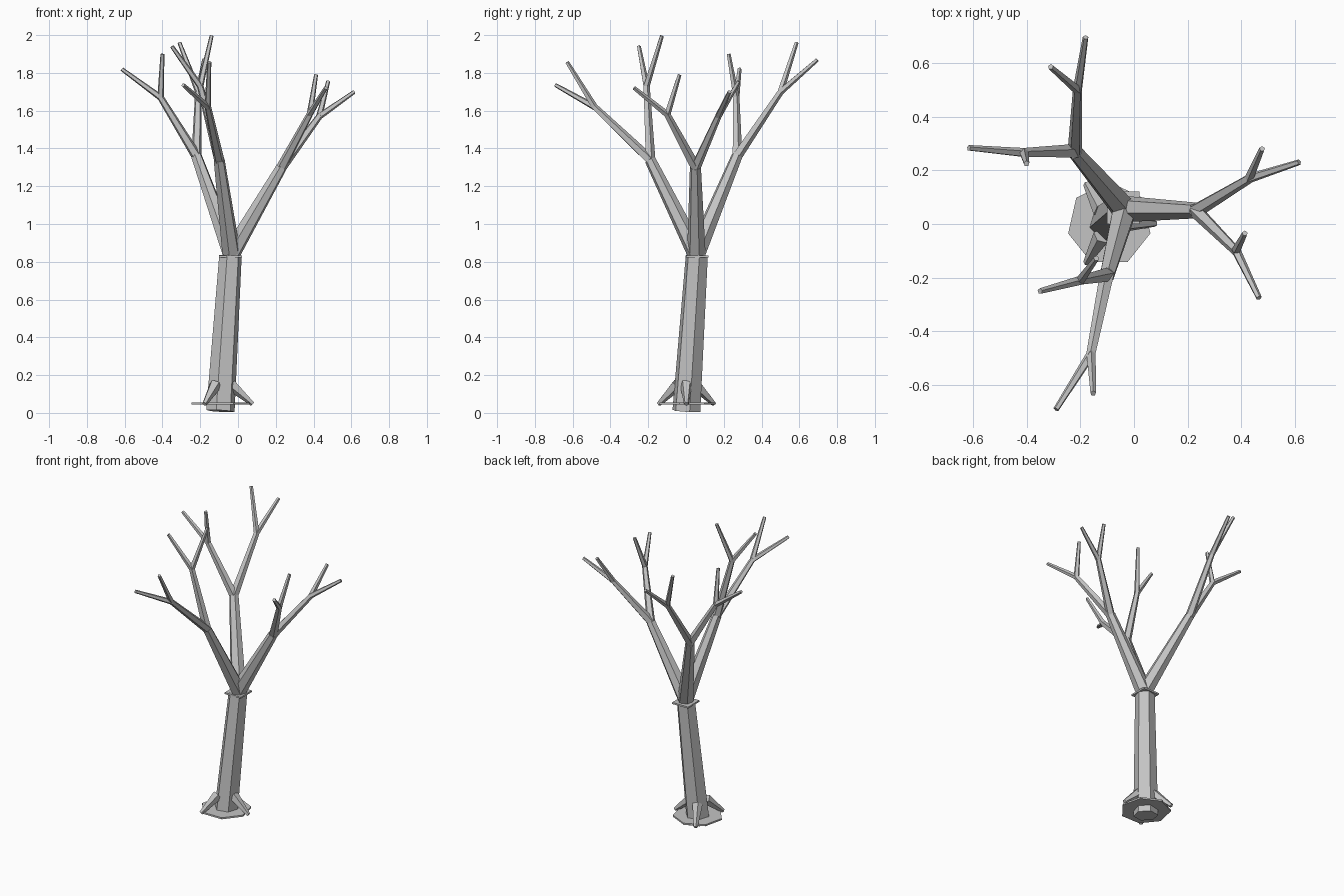
import bpy, bmesh, math
from mathutils import Vector

if "Cube" in bpy.data.objects:
    bpy.data.objects.remove(bpy.data.objects["Cube"])

bark = bpy.data.materials.new("grey_bark")
bark.diffuse_color = (0.55, 0.55, 0.55, 1)
bark.use_nodes = True
bark.node_tree.nodes["Principled BSDF"].inputs["Base Color"].default_value = bark.diffuse_color


def taper(bm, a, b, ra, rb, sides, turn=0.0):
    """Add a capped, tapered flat-sided limb from a to b."""
    a, b = Vector(a), Vector(b)
    q = Vector((0, 0, 1)).rotation_difference(b - a)
    rings = []
    for p, r in ((a, ra), (b, rb)):
        ring = []
        for i in range(sides):
            t = turn + math.tau * i / sides
            ring.append(bm.verts.new(p + q @ Vector((r * math.cos(t), r * math.sin(t), 0))))
        rings.append(ring)
    lo, hi = rings
    for i in range(sides):
        j = (i + 1) % sides
        bm.faces.new((lo[i], lo[j], hi[j], hi[i]))
    bm.faces.new(lo[::-1])
    bm.faces.new(hi)


def part(name, limbs):
    """Make one object from a list of limbs."""
    bm = bmesh.new()
    for limb in limbs:
        taper(bm, *limb)
    me = bpy.data.meshes.new(name)
    bm.to_mesh(me)
    bm.free()
    me.materials.append(bark)
    bpy.context.collection.objects.link(bpy.data.objects.new(name, me))


# Leaning six-sided trunk
BASE, TOP = (-0.093, 0.002, 0.01), (-0.04, 0.057, 0.83)
part("trunk", [(BASE, TOP, 0.077, 0.061, 6, math.radians(13))])

# Thin plates at the foot and the crown of the trunk
part("base_plate", [((-0.092, 0, 0.044), (-0.092, 0, 0.055), 0.157, 0.157, 7, math.pi / 2)])
part("crown_plate", [((-0.04, 0.06, 0.823), (-0.04, 0.06, 0.834), 0.085, 0.085, 4, math.pi / 4)])

# Three roots, 120 degrees apart
roots = []
for k in range(3):
    d = Vector((math.cos(k * math.tau / 3), math.sin(k * math.tau / 3), 0))
    c = Vector((-0.092, 0.002, 0))
    roots.append((c + d * 0.055 + Vector((0, 0, 0.15)),
                  c + d * 0.17 + Vector((0, 0, 0.047)), 0.034, 0.013, 5))
part("roots", roots)

# Each main branch: its fork, then two boughs, each with a fork and two twig tips
branches = {
    "right": ((0.23, 0.05, 1.30), [
        ((0.43, 0.17, 1.57), (0.615, 0.23, 1.70), (0.477, 0.28, 1.755)),
        ((0.38, -0.10, 1.58), (0.465, -0.275, 1.72), (0.413, -0.035, 1.79))]),
    "back": ((-0.22, 0.27, 1.36), [
        ((-0.21, 0.50, 1.70), (-0.18, 0.695, 1.87), (-0.31, 0.585, 1.96)),
        ((-0.41, 0.265, 1.67), (-0.615, 0.283, 1.82), (-0.40, 0.225, 1.90))]),
    "front": ((-0.10, -0.19, 1.34), [
        ((-0.16, -0.485, 1.62), (-0.29, -0.69, 1.735), (-0.152, -0.63, 1.857)),
        ((-0.20, -0.21, 1.73), (-0.35, -0.25, 1.94), (-0.14, -0.128, 1.996))]),
}
START = (-0.035, 0.055, 0.845)
for side, (fork, boughs) in branches.items():
    part(side + "_branch", [(START, fork, 0.05, 0.03, 6, 0.3)])
    part(side + "_boughs", [(fork, b[0], 0.028, 0.018, 5, 0.3) for b in boughs])
    part(side + "_twigs", [(b[0], tip, 0.018, 0.011, 5, 0.3) for b in boughs for tip in b[1:]])
